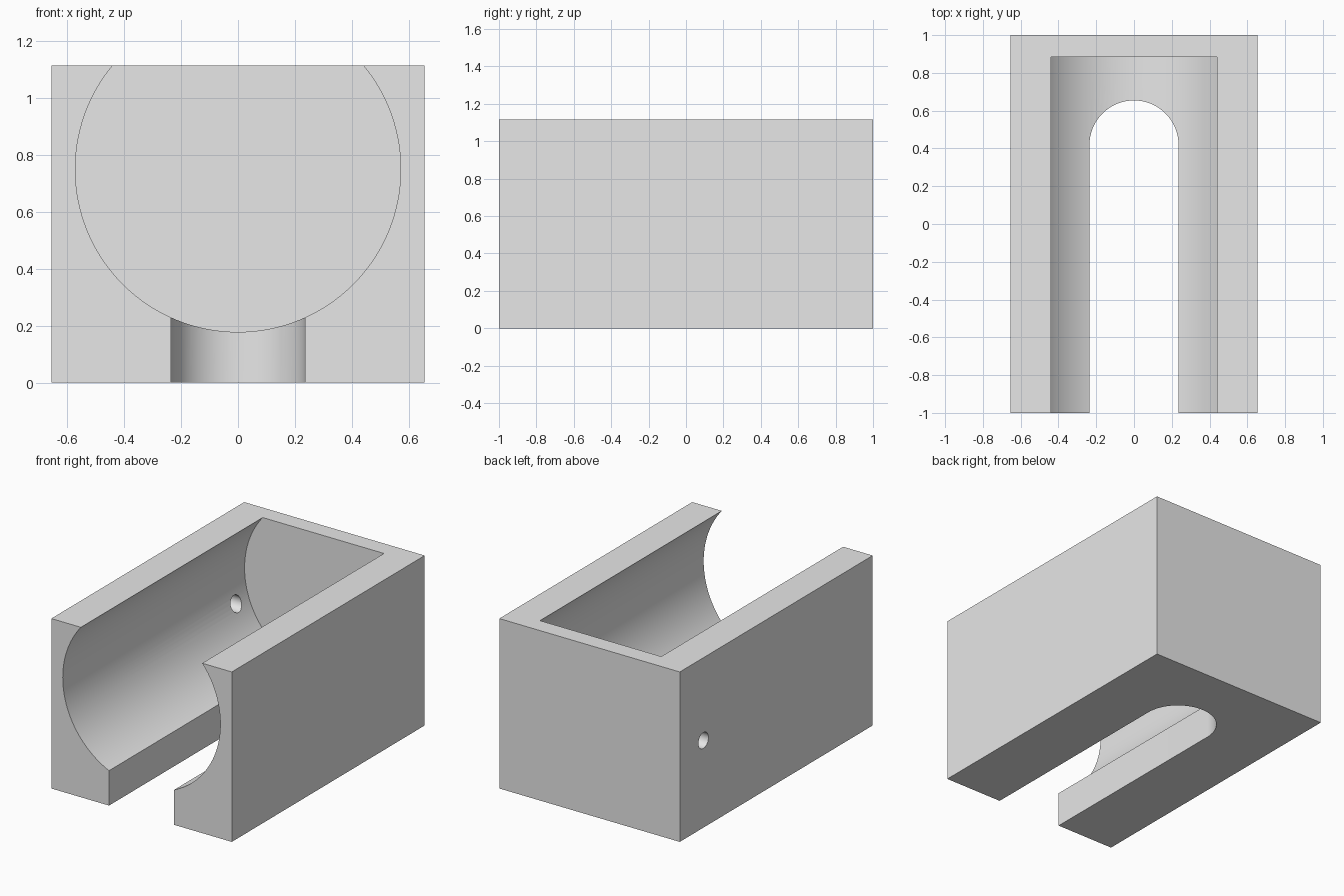
import bpy
import bmesh
from math import pi, sin, cos, radians
from mathutils import Matrix, Vector

cube = bpy.data.objects.get("Cube")
if cube:
    bpy.data.objects.remove(cube, do_unlink=True)

HALF_W, HALF_L, HEIGHT = 0.655, 1.0, 1.115
BORE_R, BORE_Z, BORE_END = 0.572, 0.75, 0.885
SLOT_R, SLOT_Y = 0.236, 0.418

grey = bpy.data.materials.new("light grey")
grey.use_nodes = True
grey.diffuse_color = (0.8, 0.8, 0.8, 1)
grey.node_tree.nodes["Principled BSDF"].inputs["Base Color"].default_value = (0.8, 0.8, 0.8, 1)


def add_object(name, bm):
    bmesh.ops.recalc_face_normals(bm, faces=bm.faces)
    mesh = bpy.data.meshes.new(name)
    bm.to_mesh(mesh)
    bm.free()
    mesh.materials.append(grey)
    obj = bpy.data.objects.new(name, mesh)
    bpy.context.collection.objects.link(obj)
    return obj


def rod(name, start, end, radius, sides):
    """Closed cylinder between two points."""
    start, end = Vector(start), Vector(end)
    axis = end - start
    turn = axis.to_track_quat('Z', 'Y').to_matrix().to_4x4()
    bm = bmesh.new()
    bmesh.ops.create_cone(bm, cap_ends=True, segments=sides, radius1=radius, radius2=radius,
                          depth=axis.length,
                          matrix=Matrix.Translation((start + end) / 2) @ turn)
    return add_object(name, bm)


def extruded(name, outline, bottom, top):
    """Prism raised from a plan outline."""
    bm = bmesh.new()
    face = bm.faces.new([bm.verts.new((x, y, bottom)) for x, y in outline])
    raised = bmesh.ops.extrude_face_region(bm, geom=[face])["geom"]
    verts = [v for v in raised if isinstance(v, bmesh.types.BMVert)]
    bmesh.ops.translate(bm, verts=verts, vec=(0, 0, top - bottom))
    return add_object(name, bm)


# Solid block
block = extruded("holder_block", [(-HALF_W, -HALF_L), (HALF_W, -HALF_L),
                                  (HALF_W, HALF_L), (-HALF_W, HALF_L)], 0, HEIGHT)

# Round cradle, open at the front and top
bore = rod("bore_cutter", (0, -1.2, BORE_Z), (0, BORE_END, BORE_Z), BORE_R, 128)

# Round-ended slot through the floor
arc = [(SLOT_R * cos(pi * i / 48), SLOT_Y + SLOT_R * sin(pi * i / 48)) for i in range(49)]
slot = extruded("slot_cutter", [(-SLOT_R, -1.2), (SLOT_R, -1.2)] + arc, -0.2, 0.6)

# Small hole through one side wall
hole = rod("side_hole_cutter", (-0.9, 0.755, 0.572), (-0.3, 0.755, 0.572), 0.052, 48)

bpy.ops.object.select_all(action='DESELECT')
block.select_set(True)
bpy.context.view_layer.objects.active = block
for cutter in (bore, slot, hole):
    cutter.hide_render = True
    mod = block.modifiers.new(cutter.name, 'BOOLEAN')
    mod.operation = 'DIFFERENCE'
    mod.solver = 'EXACT'
    mod.object = cutter
    bpy.ops.object.modifier_apply(modifier=mod.name)
    bpy.data.objects.remove(cutter, do_unlink=True)

bpy.ops.object.shade_smooth_by_angle(angle=radians(30))
